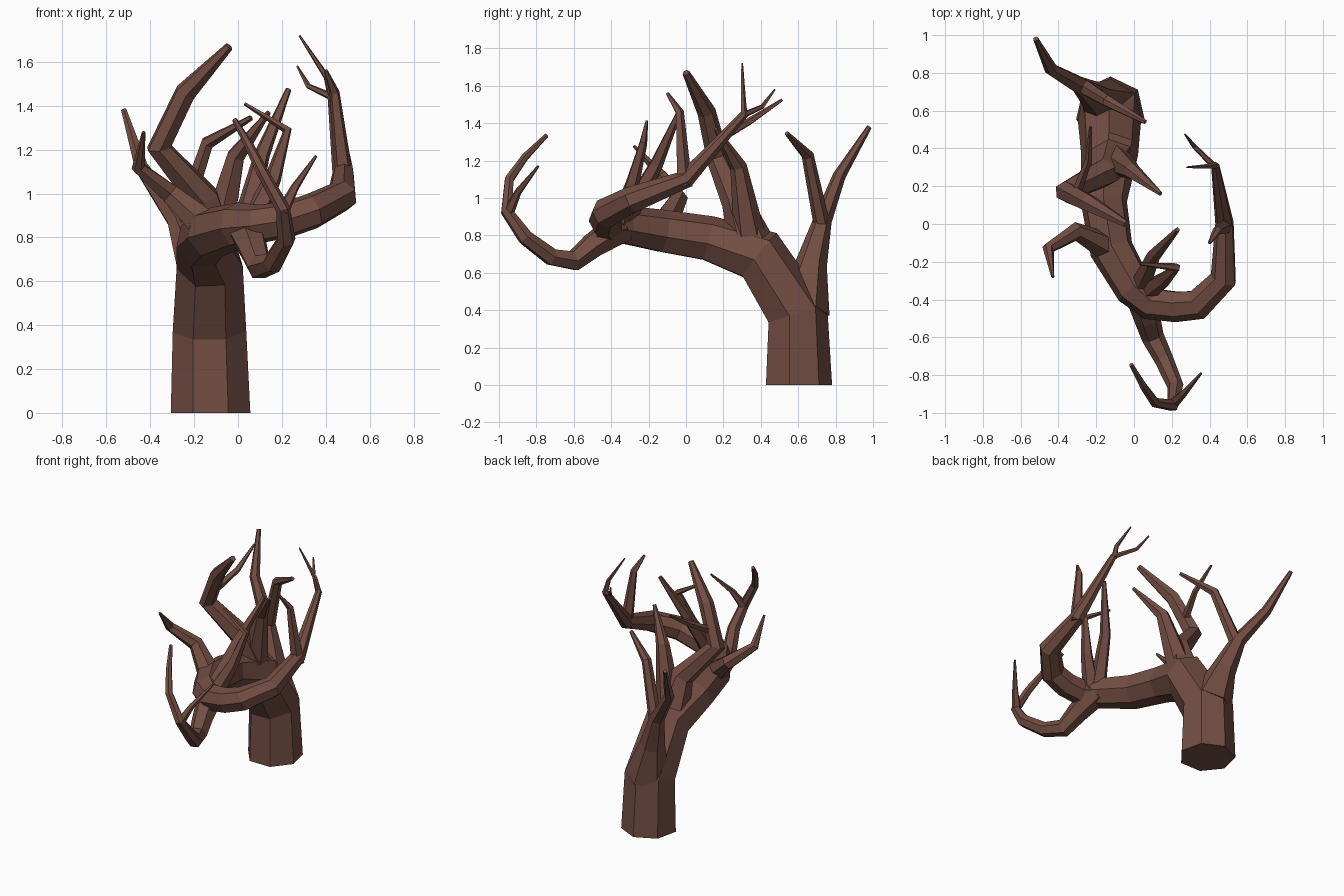
import bpy, bmesh, math
from mathutils import Vector

bark = bpy.data.materials.new("brown_bark")
bark.diffuse_color = (0.17, 0.075, 0.055, 1)


def limb(name, pts, sides=6):
    """Flat-faced tapered tube through (x, y, z, radius) points."""
    ps = [Vector(p[:3]) for p in pts]
    bm = bmesh.new()
    ref, rings = Vector((0, 1, 0)), []
    prev = None
    for i, p in enumerate(ps):
        t = Vector()
        if i > 0:
            t += (p - ps[i - 1]).normalized()
        if i < len(ps) - 1:
            t += (ps[i + 1] - p).normalized()
        t.normalize()
        if prev:                                   # carry the frame along
            ref = prev.rotation_difference(t) @ ref
        if i == 0 and name == "trunk":
            t = Vector((0, 0, 1))
        if i == 0 and abs(ref.dot(t)) > 0.9:
            ref = Vector((1, 0, 0))
        ref = (ref - t * ref.dot(t)).normalized()
        side = t.cross(ref)
        r = pts[i][3]
        rings.append([bm.verts.new(p + r * (ref * math.cos(a) + side * math.sin(a)))
                      for a in (2 * math.pi * k / sides for k in range(sides))])
        prev = t
    for a, b in zip(rings, rings[1:]):
        for k in range(sides):
            n = (k + 1) % sides
            bm.faces.new((a[k], a[n], b[n], b[k]))
    bm.faces.new(rings[0][::-1])
    bm.faces.new(rings[-1])
    bmesh.ops.recalc_face_normals(bm, faces=bm.faces)
    me = bpy.data.meshes.new(name)
    bm.to_mesh(me)
    bm.free()
    me.materials.append(bark)
    ob = bpy.data.objects.new(name, me)
    bpy.context.collection.objects.link(ob)


# Trunk bending forward, then sweeping round to the right limb
limb("trunk", [(-.125, .595, 0, .186), (-.13, .59, .38, .172), (-.13, .39, .69, .155),
               (-.16, .12, .78, .125), (-.12, -.13, .82, .118), (.0, -.34, .855, .105),
               (.09, -.42, .86, .09), (.22, -.435, .88, .085), (.34, -.425, .92, .083),
               (.475, -.29, .99, .073), (.48, .0, 1.1, .05), (.43, .31, 1.445, .022)], 7)
# Right limb twigs
limb("right_twig_long", [(.43, .31, 1.43, .02), (.405, .305, 1.53, .015), (.28, .30, 1.72, .005)], 5)
limb("right_twig_short", [(.43, .30, 1.44, .018), (.32, .41, 1.49, .013), (.27, .475, 1.58, .005)], 5)
limb("right_twig_upright", [(.485, -.01, 1.06, .045), (.44, -.035, 1.46, .024), (.4, -.1, 1.56, .009)], 5)

# Rear limb with its fork
limb("rear_limb", [(-.13, .62, .4, .15), (-.2, .67, .65, .085), (-.28, .73, .88, .05),
                   (-.44, .82, 1.12, .035), (-.52, .98, 1.38, .014)], 6)
limb("rear_fork", [(-.27, .73, .84, .045), (-.14, .65, 1.23, .033), (.06, .54, 1.345, .013)], 6)

# Large left limb rising from the bend of the trunk
limb("left_limb", [(-.12, .36, .72, .13), (-.16, .27, .98, .08), (-.36, .17, 1.21, .06),
                   (-.24, .11, 1.46, .05), (-.04, .0, 1.67, .02)], 6)
limb("left_limb_twig", [(-.31, .15, 1.3, .028), (-.24, .34, 1.41, .02), (-.23, .515, 1.525, .008)], 5)
limb("middle_branch", [(-.1, .34, .8, .085), (-.01, .28, 1.17, .045), (.14, .16, 1.37, .012)], 6)

# Left side branch
limb("left_side_branch", [(-.11, -.14, .82, .085), (-.31, -.04, 1.0, .05),
                          (-.455, -.13, 1.12, .032), (-.43, -.28, 1.28, .008)], 6)

# Two upright branches at the outer bend
limb("upright_branch", [(.03, -.34, .86, .06), (.11, -.16, 1.18, .038), (.23, -.03, 1.475, .014)], 5)
limb("hooked_branch", [(.06, -.36, .86, .06), (.16, -.29, 1.07, .04),
                       (.225, -.23, 1.29, .023), (.03, -.21, 1.41, .008)], 5)

# Low front limb, drooping then curling upward into a fork
limb("front_limb", [(.03, -.34, .85, .09), (.07, -.5, .745, .07), (.1, -.6, .665, .06),
                    (.16, -.72, .685, .05), (.22, -.86, .79, .043), (.205, -.96, .93, .033),
                    (.11, -.945, 1.1, .027), (.05, -.86, 1.22, .021), (-.015, -.745, 1.335, .012)], 6)
limb("front_fork", [(.2, -.955, .91, .032), (.26, -.9, 1.03, .02), (.355, -.79, 1.17, .007)], 5)
